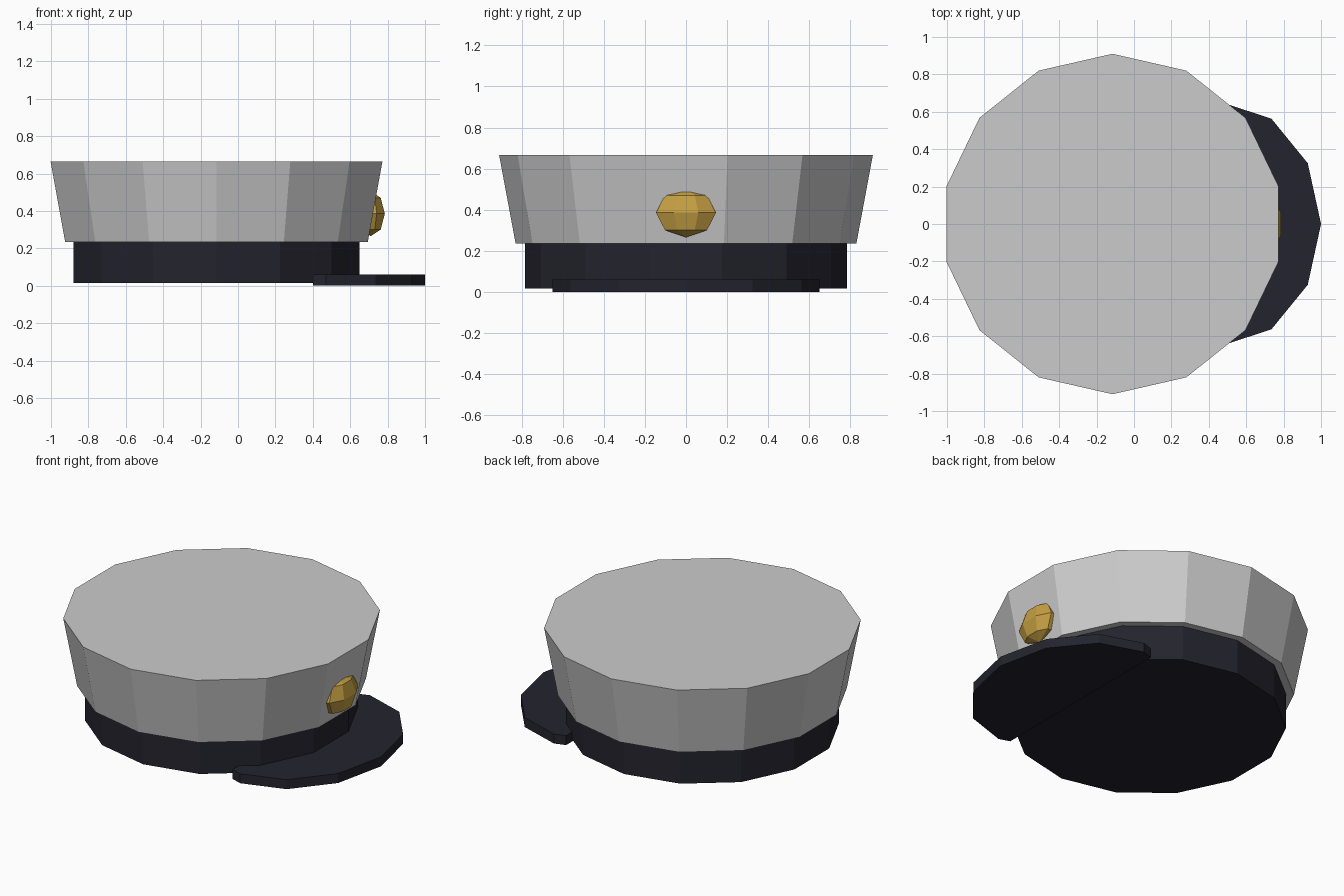
import bpy, bmesh, math
from mathutils import Matrix

old = bpy.data.objects.get("Cube")
if old:
    bpy.data.objects.remove(old, do_unlink=True)

CENTRE_X = -0.115
SIDES = 14


def make_material(name, rgb):
    mat = bpy.data.materials.new(name)
    mat.use_nodes = True
    colour = (*rgb, 1.0)
    mat.diffuse_color = colour
    mat.node_tree.nodes["Principled BSDF"].inputs["Base Color"].default_value = colour
    return mat


def finish(name, bm, mat):
    bmesh.ops.recalc_face_normals(bm, faces=bm.faces[:])
    mesh = bpy.data.meshes.new(name)
    bm.to_mesh(mesh)
    bm.free()
    mesh.materials.append(mat)
    obj = bpy.data.objects.new(name, mesh)
    bpy.context.collection.objects.link(obj)
    return obj


def drum(sides, r_low, r_high, z_low, z_high, x, turn=0.0, stretch=(1, 1, 1)):
    """Capped prism or frustum between two heights."""
    bm = bmesh.new()
    place = (Matrix.Translation((x, 0, (z_low + z_high) / 2))
             @ Matrix.Diagonal((*stretch, 1)) @ Matrix.Rotation(turn, 4, "Z"))
    bmesh.ops.create_cone(bm, cap_ends=True, segments=sides, radius1=r_low,
                          radius2=r_high, depth=z_high - z_low, matrix=place)
    # Start from a corner on the y axis
    return bm


pale_grey = make_material("pale grey cloth", (0.60, 0.60, 0.60))
navy = make_material("dark navy", (0.017, 0.017, 0.027))
gold = make_material("gold", (0.56, 0.35, 0.055))

# Flared crown and the band under it
finish("crown", drum(SIDES, 0.83, 0.91, 0.235, 0.665, CENTRE_X), pale_grey)
finish("band", drum(SIDES, 0.785, 0.785, 0.015, 0.24, CENTRE_X), navy)

# Peak: flat oval plate with its back part trimmed off
bm = drum(12, 1, 1, 0.0, 0.06, 0.47, stretch=(0.53, 0.65, 1))
cut = bmesh.ops.bisect_plane(bm, geom=bm.verts[:] + bm.edges[:] + bm.faces[:],
                             plane_co=(0.4, 0, 0), plane_no=(-1, 0, 0),
                             clear_outer=True)
rim = [e for e in cut["geom_cut"] if isinstance(e, bmesh.types.BMEdge)]
bmesh.ops.holes_fill(bm, edges=rim, sides=0)
finish("peak", bm, navy)

# Faceted badge on the crown above the peak
bm = bmesh.new()
shape = (Matrix.Translation((0.71, 0, 0.385))
         @ Matrix.Diagonal((0.081, 0.157, 0.12, 1))
         @ Matrix.Rotation(math.pi / 8, 4, "Z"))
bmesh.ops.create_uvsphere(bm, u_segments=8, v_segments=4, radius=1, matrix=shape)
finish("badge", bm, gold)
